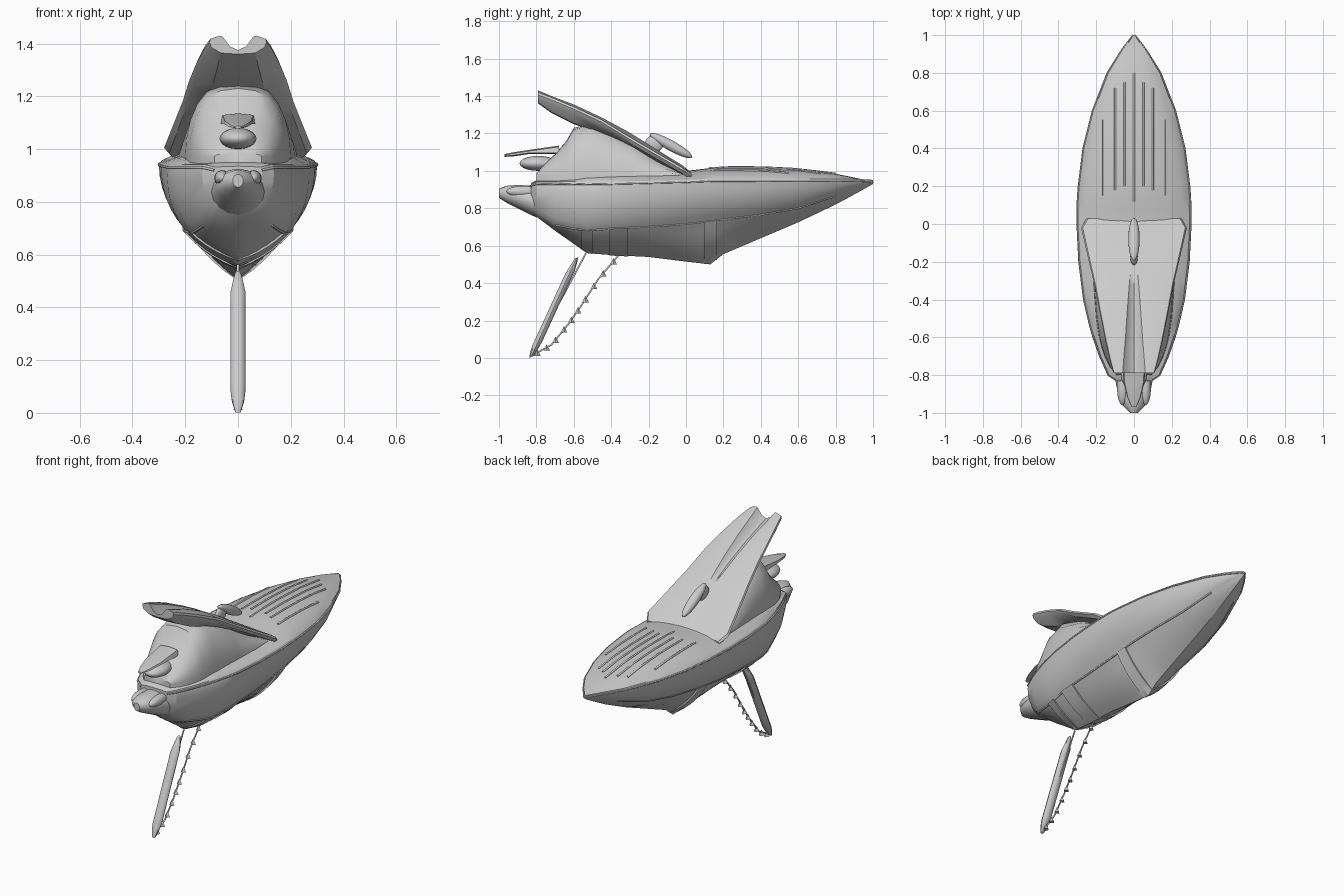
import bpy, bmesh, math
from mathutils import Vector

if "Cube" in bpy.data.objects:
    bpy.data.objects.remove(bpy.data.objects["Cube"])


def finish(name, bm, angle=35):
    bmesh.ops.remove_doubles(bm, verts=bm.verts, dist=0.0005)
    bmesh.ops.recalc_face_normals(bm, faces=bm.faces)
    me = bpy.data.meshes.new(name)
    bm.to_mesh(me)
    bm.free()
    ob = bpy.data.objects.new(name, me)
    bpy.context.collection.objects.link(ob)
    bpy.ops.object.select_all(action='DESELECT')
    ob.select_set(True)
    bpy.context.view_layer.objects.active = ob
    bpy.ops.object.shade_smooth_by_angle(angle=math.radians(angle))
    return ob


def loft(name, rings, angle=35):
    """Skin closed rings of equal length and cap both ends."""
    bm = bmesh.new()
    rows = [[bm.verts.new(p) for p in r] for r in rings]
    n = len(rows[0])
    for a, b in zip(rows, rows[1:]):
        for i in range(n):
            j = (i + 1) % n
            bm.faces.new((a[i], a[j], b[j], b[i]))
    bm.faces.new(rows[0])
    bm.faces.new(rows[-1])
    return finish(name, bm, angle)


def mirrored(y, half):
    """Half section from bottom centre to top centre -> full ring."""
    return [(x, y, z) for x, z in half] + [(-x, y, z) for x, z in half[-2:0:-1]]


def interp(table, y):
    for a, b in zip(table, table[1:]):
        if a[0] <= y <= b[0]:
            t = (y - a[0]) / (b[0] - a[0])
            return [p + (q - p) * t for p, q in zip(a[1:], b[1:])]
    return list(table[-1][1:])


def bulge(a, b, k, steps):
    """Arc from a to b bowed to the right of its direction."""
    dx, dz = b[0] - a[0], b[1] - a[1]
    return [(a[0] + dx * t + dz * k * 4 * t * (1 - t),
             a[1] + dz * t - dx * k * 4 * t * (1 - t))
            for t in [i / steps for i in range(steps)]]


def tube(name, pts, r):
    cu = bpy.data.curves.new(name, 'CURVE')
    cu.dimensions = '3D'
    cu.bevel_depth = r
    cu.bevel_resolution = 1
    cu.use_fill_caps = True
    sp = cu.splines.new('POLY')
    sp.points.add(len(pts) - 1)
    for p, c in zip(sp.points, pts):
        p.co = (*c, 1)
    ob = bpy.data.objects.new(name, cu)
    bpy.context.collection.objects.link(ob)


def ellipsoid(name, loc, scale, tilt=0):
    bpy.ops.mesh.primitive_uv_sphere_add(segments=16, ring_count=10, location=loc, rotation=(tilt, 0, 0))
    ob = bpy.context.object
    ob.name = name
    ob.scale = scale
    bpy.ops.object.shade_smooth_by_angle(angle=math.radians(40))


# Hull stations: y, sheer half-width, sheer z, chine half-width, chine z, keel z, deck z
HULL = [
    (-0.83, .09, .92, .06, .82, .79, .935),
    (-0.80, .135, .93, .09, .775, .755, .95),
    (-0.70, .18, .93, .13, .71, .68, .96),
    (-0.60, .215, .93, .16, .69, .61, .98),
    (-0.53, .235, .93, .18, .68, .56, 1.0),
    (-0.40, .265, .93, .20, .69, .55, 1.0),
    (-0.20, .29, .935, .205, .70, .54, 1.0),
    (0.00, .30, .94, .205, .715, .515, 1.0),
    (0.13, .298, .945, .20, .73, .50, 1.015),
    (0.20, .293, .945, .20, .74, .555, 1.02),
    (0.40, .268, .945, .18, .765, .64, 1.02),
    (0.60, .218, .945, .14, .80, .725, 1.01),
    (0.80, .14, .945, .085, .865, .82, .985),
    (0.92, .065, .945, .035, .91, .885, .96),
    (1.00, .004, .94, .002, .935, .93, .945)]


def hull_ring(y):
    w, zs, wc, zc, zk, zd = interp(HULL, y)
    half = bulge((0, zk), (wc, zc), .05, 5)
    half += bulge((wc, zc), (w, zs), .10, 6)
    half += [(w, zs), (w * .97, zs + .012)]
    half += [(w * .9 * math.cos(a), zs + .01 + (zd - zs - .01) * math.sin(a))
             for a in [math.pi / 2 * i / 5 for i in range(1, 6)]]
    half[-1] = (0, zd)
    return mirrored(y, half)


ys = [r[0] for r in HULL] + [-.47, -.3, -.1, .07, .3, .5, .7, .86, .96]
loft('hull', [hull_ring(y) for y in sorted(ys)], 28)

# Raised frames around the lower hull
for name, y, half_len in [('front_frame', .13, .035), ('mid_frame', -.36, .05), ('rear_frame', -.53, .03)]:
    rings = []
    for s in (-1, 1):
        w, zs, wc, zc, zk, zd = interp(HULL, y + s * half_len)
        pts = bulge((0, zk - .003), (wc + .01, zc), .065, 5) + [(wc + .01, zc), (0, zc)]
        rings.append(mirrored(y + s * half_len, pts))
    loft(name, rings, 30)

# Gunwale and chine rails
for s, side in ((1, 'right'), (-1, 'left')):
    tube(side + '_gunwale', [(s * r[1], r[0], r[2]) for r in HULL], .005)
    tube(side + '_chine', [(s * r[3], r[0], r[4]) for r in HULL[2:13]], .005)

# Fine deck ridges
for x, y0, y1 in [(0, .12, .8), (.05, .2, .75), (.1, .18, .72), (.17, .15, .55)]:
    for s in ((1,) if x == 0 else (1, -1)):
        pts = []
        for i in range(7):
            y = y0 + (y1 - y0) * i / 6
            w, zs, wc, zc, zk, zd = interp(HULL, y)
            c = min(1, x / (w * .9))
            pts.append((s * x, y, zs + .01 + (zd - zs - .01) * math.sqrt(1 - c * c)))
        tube('deck_ridge', pts, .006)

# Cabin: y, half-width, top z
CABIN = [(-.80, .09, .985), (-.76, .125, 1.035), (-.7, .155, 1.09),
         (-.64, .175, 1.16), (-.60, .185, 1.23), (-.5, .2, 1.255),
         (-.3, .215, 1.175), (-.15, .225, 1.075), (0, .23, .985)]
rings = []
for y, w, zt in CABIN:
    half = [(0, .90), (w, .90), (w, .97)]
    for i in range(1, 7):
        a = math.pi / 2 * i / 6
        half.append((w * math.cos(a) ** .75 if i < 6 else 0, .97 + (zt - .97) * math.sin(a)))
    rings.append(mirrored(y, half))
loft('cabin', rings, 40)

# Swept roof wing: y, half-width, edge z, crown z, groove z, groove half-width, underside z
ROOF = [(.03, .25, .975, .99, .99, .02, .96), (-.02, .28, 1.01, 1.03, 1.03, .02, .975),
        (-.15, .25, 1.085, 1.11, 1.11, .02, 1.04), (-.27, .222, 1.155, 1.185, 1.185, .02, 1.115),
        (-.32, .21, 1.185, 1.215, 1.19, .025, 1.14),
        (-.45, .185, 1.265, 1.285, 1.25, .035, 1.2), (-.6, .155, 1.335, 1.355, 1.31, .045, 1.25),
        (-.72, .128, 1.385, 1.4, 1.35, .055, 1.31), (-.79, .108, 1.41, 1.43, 1.375, .06, 1.36)]
rings = []
for y, w, ze, zc, zm, wg, zu in ROOF:
    half = [(0, zu), (w * .6, zu + .004), (w * .93, ze - .025), (w, ze - .005), (w * .97, ze + .008),
            (wg + (w - wg) * .2, zc), (wg, zc - .002), (wg * .5, zm + (zc - zm) * .25), (0, zm)]
    rings.append(mirrored(y, half))
loft('roof_wing', rings, 30)

# Top pod standing off the roof front
ellipsoid('roof_pod', (0, -.08, 1.135), (.03, .13, .028), math.radians(-29))
ellipsoid('pod_mount', (0, -.17, 1.145), (.02, .05, .045))

# Upper stern lip
lip = [(-.97, .012, 1.075, 1.09), (-.92, .035, 1.078, 1.1), (-.84, .055, 1.09, 1.112), (-.68, .065, 1.09, 1.135)]
loft('upper_stern_lip', [mirrored(y, [(0, a), (w, a + .006), (w * .9, b - .006), (0, b)]) for y, w, a, b in lip], 40)
ellipsoid('stern_lump', (0, -.79, 1.04), (.07, .10, .04))

# Lower stern nozzle
noz = [(-1.0, .02, .855, .905), (-.96, .06, .83, .92), (-.9, .085, .80, .925), (-.82, .1, .76, .92), (-.74, .11, .73, .92)]
rings = []
for y, w, a, b in noz:
    rings.append([(w * math.cos(t), y, (a + b) / 2 + (b - a) / 2 * math.sin(t))
                  for t in [2 * math.pi * i / 16 for i in range(16)]])
loft('stern_nozzle', rings, 40)
for s in (1, -1):
    ellipsoid('nozzle_cheek', (s * .06, -.87, .89), (.03, .09, .03))

# Keel strut: rounded tapered blade
top, tip = Vector((0, -.585, .535)), Vector((0, -.828, .005))
rings = []
for i in range(15):
    t = i / 14
    p = top.lerp(tip, t)
    r = .028 * min(1, .35 + t * 5, .4 + (1 - t) * 6)
    rings.append([(r * math.cos(a), p.y + r * math.sin(a), max(0, p.z + .4 * r * math.sin(a)))
                  for a in [2 * math.pi * k / 10 for k in range(10)]])
loft('keel_strut', rings, 40)
tube('strut_edge', [(0, -.535, .56), (0, -.68, .29), (0, -.815, .02)], .005)

# Thin trailing stay with small teeth
stay = [(0, -.36, .55), (0, -.47, .42), (0, -.56, .28), (0, -.63, .18), (0, -.72, .07), (0, -.82, .015)]
tube('keel_stay', stay, .005)
for a, b in zip(stay, stay[1:]):
    for t in (.25, .75):
        p = Vector(a).lerp(Vector(b), t)
        bpy.ops.mesh.primitive_cone_add(vertices=4, radius1=.018, radius2=0, depth=.035, location=p)
        bpy.context.object.name = 'stay_tooth'
